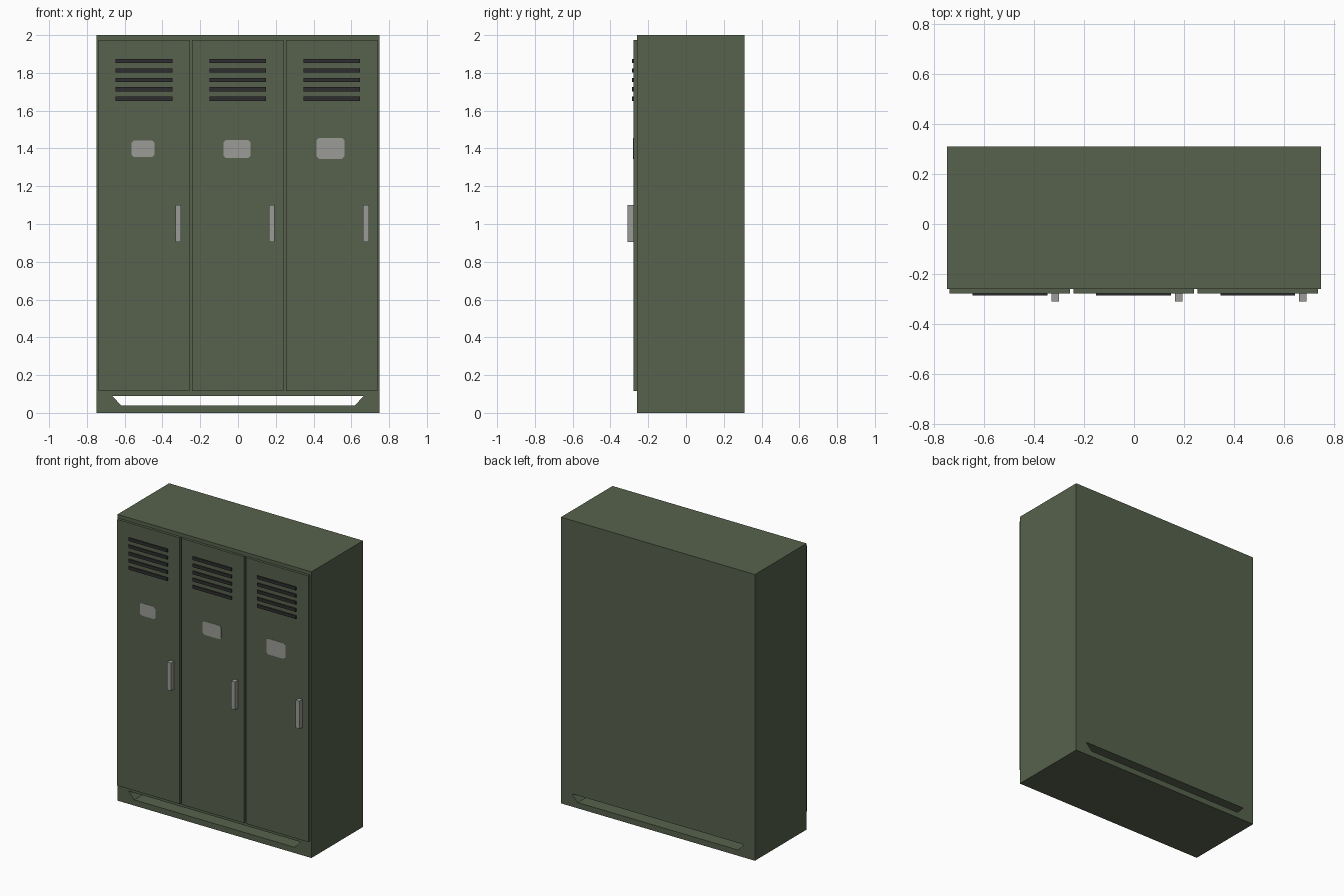
import bpy, bmesh

if "Cube" in bpy.data.objects:
    bpy.data.objects.remove(bpy.data.objects["Cube"])


def material(name, rgb):
    m = bpy.data.materials.new(name)
    m.diffuse_color = (*rgb, 1)
    m.use_nodes = True
    m.node_tree.nodes["Principled BSDF"].inputs["Base Color"].default_value = m.diffuse_color
    return m


green = material("olive_green_paint", (0.095, 0.122, 0.073))
grey = material("light_grey_metal", (0.33, 0.33, 0.31))
dark = material("dark_vent", (0.027, 0.027, 0.029))


def prism(name, profile, y0, y1, mat):
    """Extrude an x-z outline from y0 (front) to y1 (back)."""
    bm = bmesh.new()
    face = bm.faces.new([bm.verts.new((x, y0, z)) for x, z in profile])
    ext = bmesh.ops.extrude_face_region(bm, geom=[face])
    verts = [v for v in ext["geom"] if isinstance(v, bmesh.types.BMVert)]
    bmesh.ops.translate(bm, verts=verts, vec=(0, y1 - y0, 0))
    bmesh.ops.recalc_face_normals(bm, faces=bm.faces)
    mesh = bpy.data.meshes.new(name)
    bm.to_mesh(mesh)
    bm.free()
    mesh.materials.append(mat)
    ob = bpy.data.objects.new(name, mesh)
    bpy.context.collection.objects.link(ob)
    return ob


def box(name, x0, x1, y0, y1, z0, z1, mat):
    return prism(name, [(x0, z0), (x1, z0), (x1, z1), (x0, z1)], y0, y1, mat)


def plate(name, x0, x1, z0, z1, c, y0, y1, mat):
    """Thin plate with clipped corners."""
    pts = [(x0 + c, z0), (x1 - c, z0), (x1, z0 + c), (x1, z1 - c),
           (x1 - c, z1), (x0 + c, z1), (x0, z1 - c), (x0, z0 + c)]
    return prism(name, pts, y0, y1, mat)


# Cabinet with a tapered slot running through the plinth
body = box("cabinet_body", -0.75, 0.75, -0.26, 0.31, 0, 2, green)
cutter = prism("slot_cutter", [(-0.62, 0.04), (0.62, 0.04), (0.665, 0.09), (-0.665, 0.09)],
               -0.5, 0.5, green)
cutter.hide_render = True
cutter.hide_viewport = True
cut = body.modifiers.new("plinth_slot", 'BOOLEAN')
cut.operation = 'DIFFERENCE'
cut.solver = 'EXACT'
cut.object = cutter

# Three doors, each with vents, a blank number plate and a handle
plates = [(-0.563, -0.442, 1.355, 1.442), (-0.077, 0.066, 1.35, 1.445), (0.416, 0.563, 1.345, 1.455)]
for i, cx in enumerate((-0.4975, -0.0015, 0.4965)):
    n = i + 1
    box(f"door_{n}", cx - 0.2415, cx + 0.2415, -0.278, -0.26, 0.115, 1.975, green)
    for k in range(5):
        z = 1.863 - 0.05 * k
        box(f"vent_slat_{n}_{k + 1}", cx - 0.15, cx + 0.15, -0.286, -0.278,
            z - 0.011, z + 0.011, dark)
    x0, x1, z0, z1 = plates[i]
    plate(f"number_plate_{n}", x0, x1, z0, z1, 0.012, -0.28, -0.278, grey)
    hx = cx + 0.181
    box(f"handle_{n}", hx - 0.015, hx + 0.015, -0.31, -0.278, 0.905, 1.1, grey)
